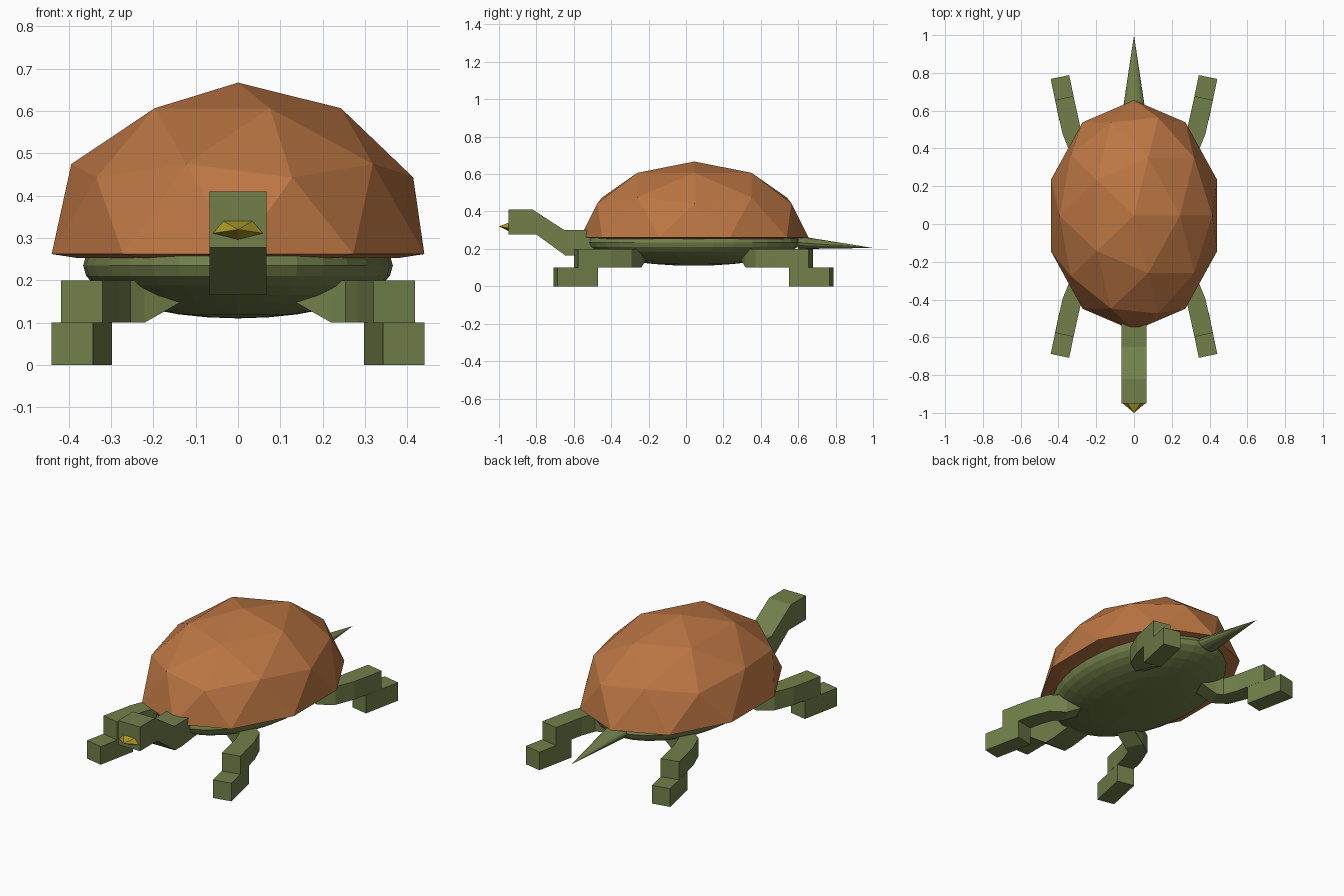
import bpy, bmesh
from mathutils import Vector

cube = bpy.data.objects.get("Cube")
if cube:
    bpy.data.objects.remove(cube, do_unlink=True)

MID_Y = 0.045  # the body is centred here


def material(name, rgb):
    mat = bpy.data.materials.new(name)
    mat.use_nodes = True
    color = (*rgb, 1)
    mat.diffuse_color = color
    mat.node_tree.nodes["Principled BSDF"].inputs["Base Color"].default_value = color
    return mat


brown = material("shell_brown", (0.50, 0.18, 0.056))
green = material("skin_green", (0.165, 0.215, 0.068))
gold = material("beak_gold", (0.40, 0.31, 0.018))


def finish(bm, name, mat):
    bmesh.ops.recalc_face_normals(bm, faces=bm.faces[:])
    mesh = bpy.data.meshes.new(name)
    bm.to_mesh(mesh)
    bm.free()
    mesh.materials.append(mat)
    obj = bpy.data.objects.new(name, mesh)
    bpy.context.collection.objects.link(obj)
    return obj


def transform(bm, scale, offset):
    for v in bm.verts:
        v.co = Vector(s * c + o for s, c, o in zip(scale, v.co, offset))


def loft(bm, rings):
    """Skin equal rings of points and cap both ends."""
    loops = [[bm.verts.new(p) for p in ring] for ring in rings]
    n = len(loops[0])
    for a, b in zip(loops, loops[1:]):
        for i in range(n):
            j = (i + 1) % n
            bm.faces.new((a[i], a[j], b[j], b[i]))
    bm.faces.new(loops[0])
    bm.faces.new(loops[-1])


def square_tube(bm, path, half=0.05, height=0.1):
    """Sweep a square along a path running through the bottom centre."""
    pts = [Vector(p) for p in path]
    rings = []
    for i, p in enumerate(pts):
        d = (pts[min(i + 1, len(pts) - 1)] - pts[max(i - 1, 0)])
        side = Vector((-d.y, d.x, 0)).normalized() * half
        up = Vector((0, 0, height))
        rings.append([p - side, p + side, p + side + up, p - side + up])
    loft(bm, rings)


# Shell: faceted dome with a shallow closed underside
bm = bmesh.new()
bmesh.ops.create_icosphere(bm, subdivisions=2, radius=1)
bmesh.ops.delete(bm, geom=[v for v in bm.verts if v.co.z < -0.01], context='VERTS')
transform(bm, (0.463, 0.61, 0.405), (0, MID_Y, 0.262))
rim = [e for e in bm.edges if e.is_boundary]
cap = bmesh.ops.contextual_create(bm, geom=rim)["faces"]
bmesh.ops.inset_region(bm, faces=cap, thickness=0.06, depth=0)
for v in cap[0].verts:
    v.co.z -= 0.009
finish(bm, "shell", brown)

# Belly: flattened ball under the shell
bm = bmesh.new()
bmesh.ops.create_uvsphere(bm, u_segments=32, v_segments=16, radius=1)
transform(bm, (0.366, 0.567, 0.125), (0, MID_Y - 0.005, 0.235))
finish(bm, "belly", green)

# Neck and head: one side profile given width
profile = [(-0.95, 0.41), (-0.82, 0.41), (-0.65, 0.30), (-0.45, 0.30),
           (-0.45, 0.18), (-0.58, 0.165), (-0.645, 0.165), (-0.80, 0.277), (-0.95, 0.277)]
bm = bmesh.new()
loft(bm, [[(x, y, z) for y, z in profile] for x in (-0.067, 0.067)])
finish(bm, "neck_and_head", green)

# Beak: low faceted point
base = [(-0.06, 0.311), (-0.035, 0.34), (0.035, 0.34), (0.06, 0.311), (0, 0.296)]
bm = bmesh.new()
ring = [bm.verts.new((x, -0.949, z)) for x, z in base]
tip = bm.verts.new((0, -1, 0.32))
bm.faces.new(ring)
for i, v in enumerate(ring):
    bm.faces.new((v, ring[(i + 1) % len(ring)], tip))
finish(bm, "beak", gold)

# Tail: flattened cone drooping to a point
bm = bmesh.new()
bmesh.ops.create_cone(bm, cap_ends=True, segments=16, radius1=1, radius2=0, depth=1)
for v in bm.verts:
    t = v.co.z + 0.5
    v.co = (v.co.x * 0.06, 0.6 + 0.4 * t, 0.234 - 0.029 * t + v.co.y * 0.035)
finish(bm, "tail", green)

# Legs: splayed limb bending inward to the belly, with a stepped foot
limb = [(0.369, -0.587, 0.1), (0.33, -0.41, 0.1), (0.295, -0.32, 0.1),
        (0.24, -0.285, 0.1), (0.13, -0.25, 0.16)]
foot = [(0.392, -0.698, 0), (0.347, -0.481, 0)]
for end, sy, oy in (("front", 1, 0), ("back", -1, 2 * MID_Y - 0.01)):
    for side, sx in (("left", 1), ("right", -1)):
        for part, path in (("leg", limb), ("foot", foot)):
            bm = bmesh.new()
            square_tube(bm, path)
            transform(bm, (sx, sy, 1), (0, oy, 0))
            finish(bm, f"{end}_{side}_{part}", green)
